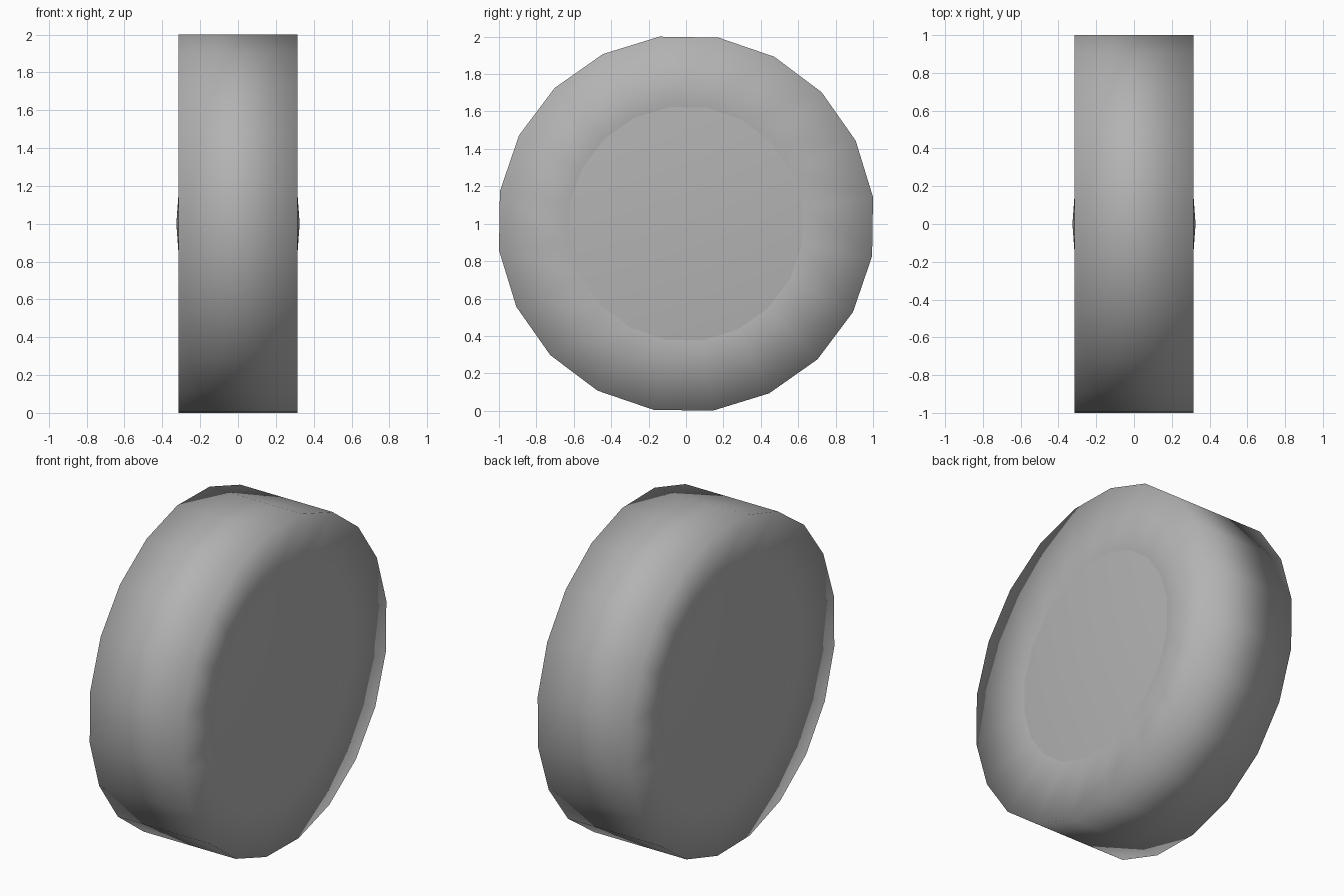
import bpy, bmesh
from math import cos, sin, radians, pi

if "Cube" in bpy.data.objects:
    bpy.data.objects.remove(bpy.data.objects["Cube"])

SIDES = 20
TURN = radians(8.1)
CENTRE_Z = 1.0

# Dark grey rubber
grey = bpy.data.materials.new("mid_grey")
grey.diffuse_color = (0.45, 0.45, 0.45, 1)
grey.use_nodes = True
grey.node_tree.nodes["Principled BSDF"].inputs["Base Color"].default_value = grey.diffuse_color


def lathe(name, profile):
    """Revolve (radius, x) points about the x axis; radius 0 makes a tip."""
    bm = bmesh.new()
    rings = []
    for r, x in profile:
        if r == 0:
            rings.append([bm.verts.new((x, 0, CENTRE_Z))] * SIDES)
        else:
            rings.append([bm.verts.new((x, r * cos(TURN + 2 * pi * i / SIDES),
                                        CENTRE_Z + r * sin(TURN + 2 * pi * i / SIDES)))
                          for i in range(SIDES)])
    for a, b in zip(rings, rings[1:]):
        for i in range(SIDES):
            j = (i + 1) % SIDES
            quad = [a[i], a[j], b[j], b[i]]
            bm.faces.new(list(dict.fromkeys(quad)))
    bmesh.ops.recalc_face_normals(bm, faces=bm.faces)
    for f in bm.faces:
        f.smooth = True
    mesh = bpy.data.meshes.new(name)
    bm.to_mesh(mesh)
    bm.free()
    mesh.materials.append(grey)
    obj = bpy.data.objects.new(name, mesh)
    bpy.context.collection.objects.link(obj)
    return obj


# Tyre: straight tread with shallow dished side walls
side = [(0.63, 0.28), (1.01, 0.315)]
tyre = lathe("tyre", [(r, -x) for r, x in side] + side[::-1])
# Open tyre shell: tread faces must look away from the axle
tread = max(tyre.data.polygons, key=lambda p: abs(p.normal.z))
if tread.normal.z * (tread.center.z - CENTRE_Z) < 0:
    tyre.data.flip_normals()

# Hub caps: shallow cones that meet the side walls
for label, s in (("right", 1), ("left", -1)):
    cap = lathe("hub_cap_" + label, [(0.63, s * 0.28), (0, s * 0.326)])
    # Open cone: make sure its faces look outward
    if cap.data.polygons[0].normal.x * s < 0:
        cap.data.flip_normals()
